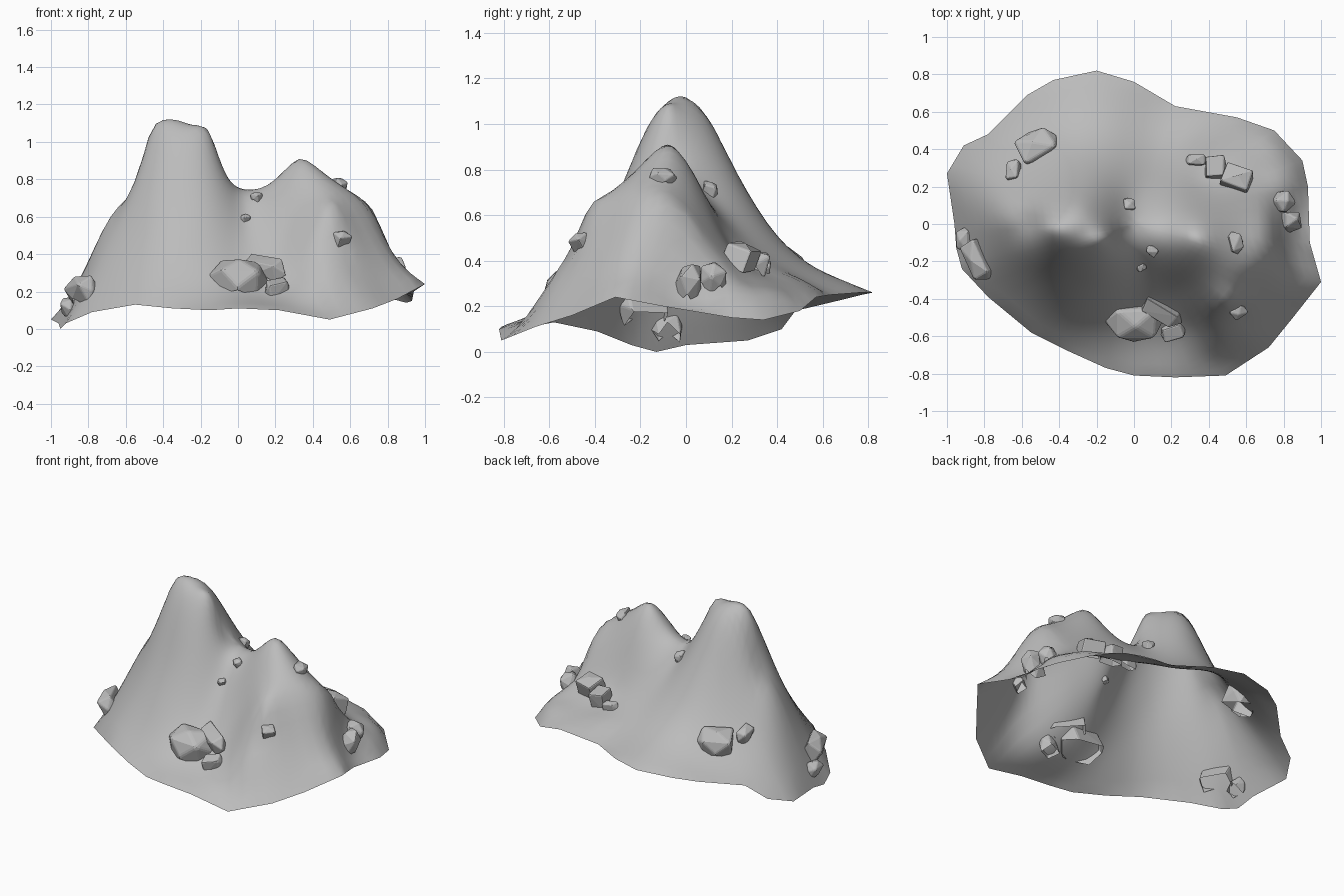
import bpy
import bmesh
import math
import random
from mathutils import Vector, Quaternion, Matrix

random.seed(4)
if "Cube" in bpy.data.objects:
    bpy.data.objects.remove(bpy.data.objects["Cube"], do_unlink=True)

# One stone colour for everything
stone = bpy.data.materials.new("stone_grey")
stone.use_nodes = True
grey = (0.5, 0.5, 0.5, 1)
stone.diffuse_color = grey
stone.node_tree.nodes["Principled BSDF"].inputs["Base Color"].default_value = grey

# Wavy outer rim, counter-clockwise
rim = [(1, -.31, .24), (.94, -.1, .2), (.93, .2, .15), (.9, .34, .14), (.75, .5, .18),
       (.55, .57, .24), (.22, .63, .25), (0, .76, .26), (-.2, .82, .26), (-.43, .77, .25),
       (-.57, .69, .23), (-.78, .48, .18), (-.91, .42, .1), (-1, .27, .05), (-.96, 0, .03),
       (-.95, -.13, 0), (-.92, -.24, .03), (-.78, -.39, .09), (-.55, -.58, .13),
       (-.35, -.68, .11), (-.15, -.77, .1), (0, -.81, .11), (.22, -.82, .1),
       (.49, -.81, .05), (.72, -.66, .11), (.85, -.5, .16)]

# Ridge running over both peaks and the saddle
ridge = [(-.82, .05, .32), (-.72, .04, .54), (-.65, .03, .65), (-.57, 0, .73),
         (-.52, 0, .86), (-.47, -.02, 1.05), (-.37, -.02, 1.12), (-.25, -.05, 1.09),
         (-.15, -.08, 1.05), (-.08, -.06, .85), (.05, 0, .74), (.2, -.03, .79),
         (.33, -.07, .91), (.45, -.1, .84), (.6, -.12, .73), (.7, -.12, .66),
         (.75, -.12, .58), (.8, -.12, .42), (.88, -.2, .33)]

# Slopes on the back, with a shelf behind the small peak
back_slopes = [(-.3, .1, 1.02), (-.28, .2, .83), (-.25, .3, .65), (-.25, .4, .51),
               (-.2, .55, .38), (-.2, .7, .31), (-.45, .2, .72), (-.52, .41, .38),
               (-.64, .25, .45), (-.5, .6, .28), (-.03, .1, .71), (.1, .3, .46),
               (.1, .5, .33), (.33, .03, .79), (.34, .1, .65), (.36, .22, .43),
               (.6, .18, .42), (.65, 0, .63), (.72, 0, .57), (.78, .02, .36)]
shelf = [(.87, .2, .23), (.85, .31, .22), (.74, .4, .26), (.7, .28, .3), (.82, .1, .28),
         (.5, .4, .31), (.3, .48, .33)]

# Slopes, gully and spur on the front
front_slopes = [(-.3, -.2, .92), (-.3, -.3, .68), (-.3, -.42, .45), (-.3, -.55, .25),
                (-.55, -.25, .55), (-.75, -.2, .32), (-.6, -.45, .23), (.08, -.14, .7),
                (.04, -.23, .59), (0, -.38, .41), (.02, -.6, .2), (.45, -.27, .75),
                (.5, -.36, .68), (.51, -.43, .63), (.53, -.48, .46), (.52, -.56, .36),
                (.5, -.63, .26), (.5, -.7, .14), (.25, -.35, .5), (.3, -.55, .26),
                (.68, -.36, .48), (.75, -.5, .24), (.66, -.24, .66)]

spots = rim + ridge + back_slopes + shelf + front_slopes


def kernel(dx, dy):
    """Thin plate bending kernel."""
    d = dx * dx + dy * dy
    return d * math.log(d) if d > 1e-9 else 0.0


def solve(rows):
    """Gaussian elimination on an augmented matrix."""
    n = len(rows)
    for c in range(n):
        p = max(range(c, n), key=lambda r: abs(rows[r][c]))
        rows[c], rows[p] = rows[p], rows[c]
        for r in range(c + 1, n):
            f = rows[r][c] / rows[c][c]
            if f:
                rows[r] = [a - f * b for a, b in zip(rows[r], rows[c])]
    out = [0.0] * n
    for r in reversed(range(n)):
        known = sum(rows[r][k] * out[k] for k in range(r + 1, n))
        out[r] = (rows[r][n] - known) / rows[r][r]
    return out


def fit_surface(points):
    """Bend a thin sheet through all the spot heights."""
    rows = []
    for i, (x, y, z) in enumerate(points):
        row = [kernel(x - a, y - b) for a, b, _ in points]
        row[i] += 0.0003
        rows.append(row + [1, x, y, z])
    for axis in (lambda p: 1, lambda p: p[0], lambda p: p[1]):
        rows.append([axis(p) for p in points] + [0, 0, 0, 0])
    return solve(rows)


weights = fit_surface(spots)


def height(x, y):
    bend = sum(w * kernel(x - a, y - b) for w, (a, b, _) in zip(weights, spots))
    c, cx, cy = weights[-3:]
    return bend + c + cx * x + cy * y


def slope_normal(x, y, e=0.04):
    dx = height(x + e, y) - height(x - e, y)
    dy = height(x, y + e) - height(x, y - e)
    return Vector((-dx, -dy, 2 * e)).normalized()


def finish(bm, name):
    mesh = bpy.data.meshes.new(name)
    bm.to_mesh(mesh)
    bm.free()
    mesh.materials.append(stone)
    obj = bpy.data.objects.new(name, mesh)
    bpy.context.collection.objects.link(obj)
    return obj


# Mountain: rings shrinking from the rim to the middle, open underneath
def build_mountain(rings=24, split=3):
    outline = []
    for i, start in enumerate(rim):
        a, b = Vector(start), Vector(rim[(i + 1) % len(rim)])
        outline += [a.lerp(b, k / split) for k in range(split)]
    bm = bmesh.new()
    loops = []
    for r in range(rings, 0, -1):
        s = r / rings
        loop = []
        for p in outline:
            z = p.z if r == rings else max(0, height(p.x * s, p.y * s))
            loop.append(bm.verts.new((p.x * s, p.y * s, z)))
        loops.append(loop)
    n = len(outline)
    for outer, inner in zip(loops, loops[1:]):
        for i in range(n):
            j = (i + 1) % n
            bm.faces.new((outer[i], outer[j], inner[j], inner[i]))
    tip = bm.verts.new((0, 0, height(0, 0)))
    for i in range(n):
        bm.faces.new((loops[-1][i], loops[-1][(i + 1) % n], tip))
    for f in bm.faces:
        f.smooth = True
    return finish(bm, "mountain")


# Rock: hull of a rounded rough box, open below, with worn edges
def build_rock(name, x, y, half, turn=0, lift=0.0):
    bm = bmesh.new()
    steps = (-1, 0, 1)
    for d in (Vector((a, b, c)) for a in steps for b in steps for c in steps):
        if d.length_squared in (1, 3):
            reach = 1 if d.length_squared == 1 else 0.72
            bm.verts.new([k * reach * random.uniform(0.8, 1.05) for k in d])
    bmesh.ops.convex_hull(bm, input=bm.verts[:])
    bmesh.ops.dissolve_limit(bm, angle_limit=math.radians(22),
                             verts=bm.verts[:], edges=bm.edges[:])
    bmesh.ops.recalc_face_normals(bm, faces=bm.faces[:])
    below = [f for f in bm.faces if f.normal.z < -0.4]
    bmesh.ops.delete(bm, geom=below, context='FACES')
    bm.transform(Matrix.Diagonal((*half, 1)))
    obj = finish(bm, name)
    lean = Vector((0, 0, 1)).rotation_difference(slope_normal(x, y))
    tilt = Quaternion().slerp(lean, 0.5)
    obj.rotation_mode = 'QUATERNION'
    obj.rotation_quaternion = tilt @ Quaternion((0, 0, 1), math.radians(turn))
    obj.location = (x, y, height(x, y) + lift)
    bevel = obj.modifiers.new("worn_edges", 'BEVEL')
    bevel.width = min(half) * 0.12
    bevel.segments = 2
    return obj


build_mountain()

rocks = [build_rock(*r) for r in (
    ("front_boulder", 0, -.51, (.16, .13, .11)),
    ("front_slab", .14, -.46, (.14, .06, .08), -35, .02),
    ("front_stone", .21, -.57, (.08, .06, .07), 20),
    ("left_boulder", .82, .01, (.07, .06, .11)),
    ("left_stone", .79, .12, (.07, .06, .08), 30),
    ("back_boulder", .43, .3, (.07, .08, .08), 0, .03),
    ("back_slab", .55, .24, (.11, .09, .07), -20, .04),
    ("back_stone", .33, .34, (.06, .04, .05)),
    ("rear_right_boulder", -.52, .41, (.13, .1, .09), 30),
    ("rear_right_stone", -.64, .28, (.05, .07, .06)),
    ("right_boulder", -.83, -.18, (.07, .14, .09), 25),
    ("right_stone", -.9, -.08, (.05, .07, .07)),
    ("spur_stone", .55, -.46, (.06, .05, .05), 40, -.02),
    ("shoulder_stone", .54, -.1, (.05, .06, .04), 15),
    ("saddle_stone", -.03, .1, (.045, .04, .04)),
    ("gully_stone", .1, -.14, (.04, .03, .03), -40),
    ("gully_pebble", .04, -.23, (.03, .025, .025), 30))]

for obj in bpy.context.view_layer.objects:
    obj.select_set(obj in rocks)
bpy.context.view_layer.objects.active = rocks[0]
bpy.ops.object.shade_smooth_by_angle(angle=math.radians(30))
